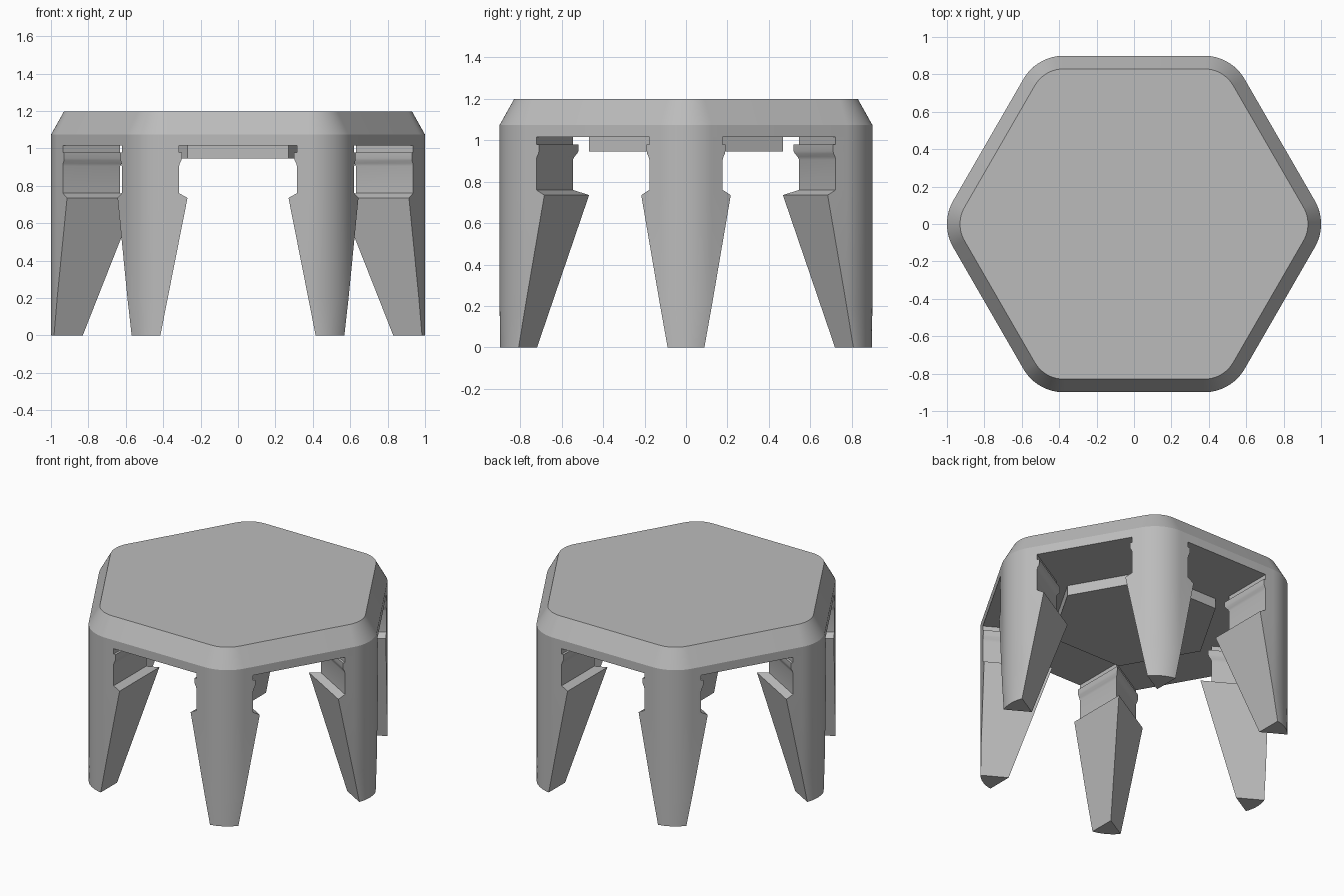
import bpy, bmesh
from math import radians, sin, cos, asin, pi
from mathutils import Vector, Matrix

cube = bpy.data.objects.get("Cube")
if cube:
    bpy.data.objects.remove(cube)

grey = bpy.data.materials.new("plain grey")
grey.use_nodes = True
COLOUR = (0.5, 0.5, 0.5, 1)
grey.diffuse_color = COLOUR
grey.node_tree.nodes["Principled BSDF"].inputs["Base Color"].default_value = COLOUR

CENTRE = 0.75      # distance of each corner's arc centre from the middle
RADIUS = 0.25      # corner rounding
ARC_STEPS = 16
UNDERSIDE = 1.015
A30 = radians(30)


def loft(name, rings):
    """Skin a stack of equal-length rings into a closed solid."""
    bm = bmesh.new()
    loops = [[bm.verts.new(p) for p in ring] for ring in rings]
    n = len(loops[0])
    for low, high in zip(loops, loops[1:]):
        for i in range(n):
            j = (i + 1) % n
            bm.faces.new((low[i], low[j], high[j], high[i]))
    bm.faces.new(loops[0][::-1])
    bm.faces.new(loops[-1])
    bmesh.ops.remove_doubles(bm, verts=bm.verts, dist=0.0001)
    bmesh.ops.recalc_face_normals(bm, faces=bm.faces)
    mesh = bpy.data.meshes.new(name)
    bm.to_mesh(mesh)
    bm.free()
    mesh.materials.append(grey)
    obj = bpy.data.objects.new(name, mesh)
    bpy.context.collection.objects.link(obj)
    return obj


def arc(radius, half_angle):
    steps = [half_angle * (2 * i / ARC_STEPS - 1) for i in range(ARC_STEPS + 1)]
    return [Vector((CENTRE + radius * cos(t), radius * sin(t), 0)) for t in steps]


def rounded_hexagon(z, inset):
    ring = []
    for k in range(6):
        turn = Matrix.Rotation(k * pi / 3, 3, 'Z')
        ring += [turn @ p + Vector((0, 0, z)) for p in arc(RADIUS - inset, A30)]
    return ring


def leg_section(z, apex):
    """Kite with its apex inward and the table's rounded corner outward."""
    d = apex - CENTRE
    ring = arc(RADIUS, A30 - asin(max(d, 0) / 2 / RADIUS))
    run = max(-d, 0) / 2
    first = ring[0] + Vector((-sin(A30), -cos(A30), 0)) * run
    last = ring[-1] + Vector((-sin(A30), cos(A30), 0)) * run
    ring = [Vector((apex, 0, 0)), first] + ring + [last]
    return [p + Vector((0, 0, z)) for p in ring]


# Rounded hexagonal top with a bevelled upper rim
parts = [loft("table_top", [rounded_hexagon(UNDERSIDE, 0),
                            rounded_hexagon(1.073, 0),
                            rounded_hexagon(1.198, 0.07)])]

# Raised hexagon under the top
parts.append(loft("underside_plate", [
    [(0.54 * cos(k * pi / 3), 0.54 * sin(k * pi / 3), z) for k in range(6)]
    for z in (0.945, UNDERSIDE)]))

# Tapered legs: height and apex distance, from the foot to the moulded neck
LEG = [(0, 0.83), (0.203, 0.75), (0.735, 0.54), (0.76, 0.63), (0.905, 0.63),
       (0.92, 0.622), (0.935, 0.606), (0.947, 0.6), (0.978, 0.6),
       (0.978, 0.63), (UNDERSIDE, 0.63)]
names = ["left", "back_left", "back_right", "right", "front_right", "front_left"]
for k, side in enumerate(names):
    leg = loft(side + "_leg", [leg_section(z, a) for z, a in LEG])
    leg.data.transform(Matrix.Rotation(k * pi / 3, 4, 'Z'))
    parts.append(leg)

# Smooth corners, crisp edges
bpy.ops.object.select_all(action='DESELECT')
for part in parts:
    part.select_set(True)
bpy.context.view_layer.objects.active = parts[0]
bpy.ops.object.shade_smooth_by_angle(angle=radians(25))
